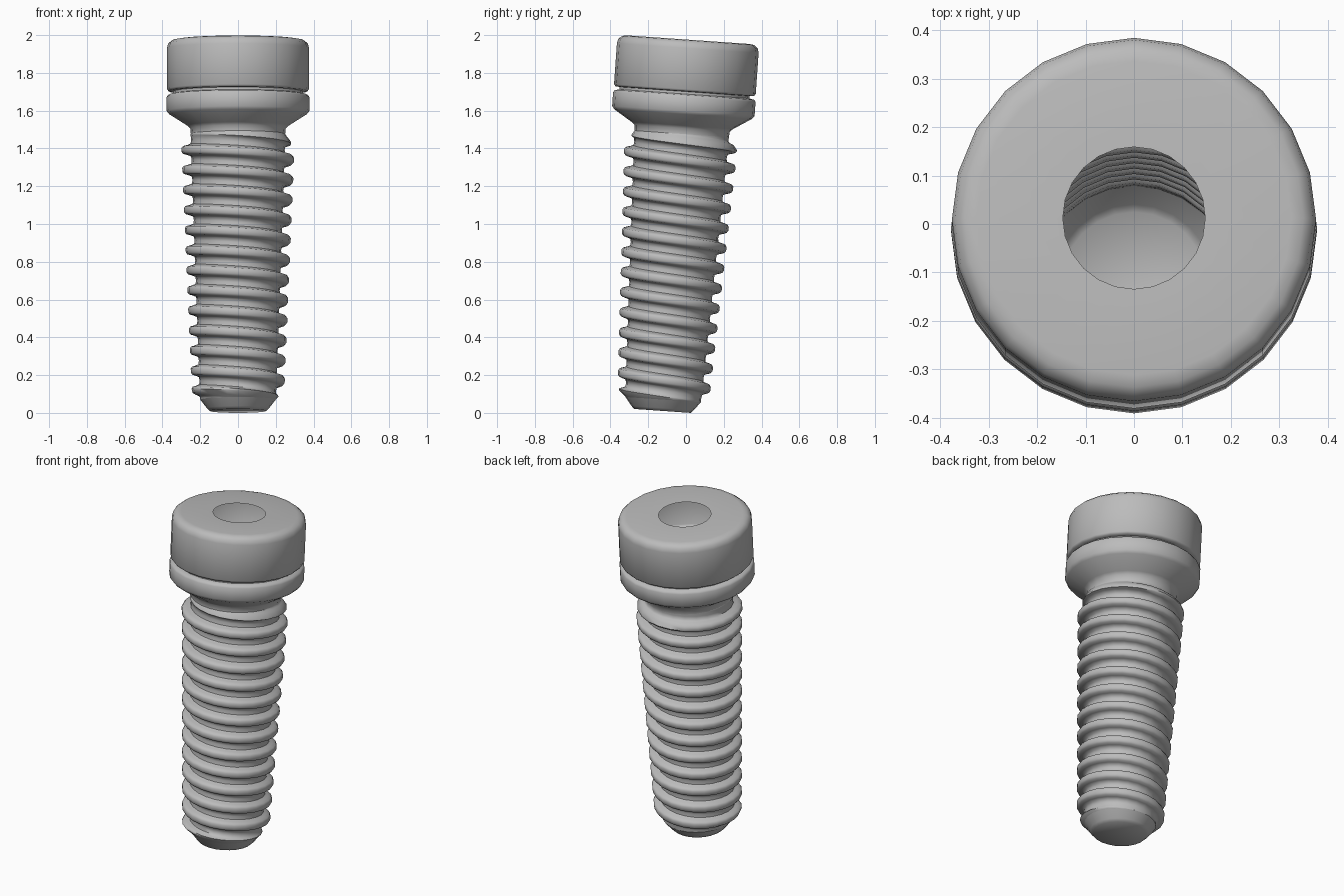
import bpy, bmesh, math
from mathutils import Matrix

cube = bpy.data.objects.get("Cube")
if cube:
    bpy.data.objects.remove(cube, do_unlink=True)

SIDES = 24
PITCH = 0.1065
Z_LOW, Z_HIGH = 0.06, 1.47
LEAN = Matrix.Translation((0, -0.125, 0.0105)) @ Matrix.Rotation(math.radians(-4), 4, 'X')

metal = bpy.data.materials.new("grey_metal")
metal.use_nodes = True
metal.diffuse_color = (0.5, 0.5, 0.5, 1)
metal.node_tree.nodes["Principled BSDF"].inputs["Base Color"].default_value = (0.5, 0.5, 0.5, 1)


def point(r, angle, z):
    return (r * math.cos(angle), r * math.sin(angle), z)


def grid_object(name, columns, closed, angle=35):
    """Join neighbouring columns of points with faces, weld and shade."""
    bm = bmesh.new()
    cols = [[bm.verts.new(p) for p in col] for col in columns]
    following = cols[1:] + ([cols[0]] if closed else [])
    for a, b in zip(cols, following):
        for i in range(len(a) - 1):
            bm.faces.new((a[i], b[i], b[i + 1], a[i + 1]))
    bmesh.ops.remove_doubles(bm, verts=bm.verts, dist=0.0005)
    bmesh.ops.dissolve_degenerate(bm, dist=0.0005, edges=bm.edges)
    bmesh.ops.recalc_face_normals(bm, faces=bm.faces)
    bm.transform(LEAN)
    mesh = bpy.data.meshes.new(name)
    bm.to_mesh(mesh)
    bm.free()
    mesh.materials.append(metal)
    obj = bpy.data.objects.new(name, mesh)
    bpy.context.collection.objects.link(obj)
    bpy.ops.object.select_all(action='DESELECT')
    obj.select_set(True)
    bpy.context.view_layer.objects.active = obj
    bpy.ops.object.shade_smooth_by_angle(angle=math.radians(angle))
    return obj


def lathe(name, profile, angle=35):
    turns = [2 * math.pi * i / SIDES for i in range(SIDES)]
    return grid_object(name, [[point(r, t, z) for r, z in profile] for t in turns], True, angle)


def core_radius(z):
    return 0.2 + 0.05 * (z - Z_LOW) / (Z_HIGH - Z_LOW)


def fade(z):
    """Thread height runs out to nothing at both ends."""
    return max(0, min(1, (z - Z_LOW) / 0.04, (Z_HIGH - z) / 0.07))


# Flat tip with a chamfer
lathe("tip", [(0, 0), (0.15, 0), (0.165, 0.015), (core_radius(Z_LOW), Z_LOW)], 50)

# Tapered threaded shaft: one tooth section swept along the helix
tooth = [(-0.5, 0), (-0.32, 0.06), (-0.25, 0.45), (-0.2, 0.85), (-0.1, 1),
         (0.1, 1), (0.2, 0.85), (0.25, 0.45), (0.32, 0.06), (0.5, 0)]
sections = []
for s in range(-SIDES * 2, SIDES * 15):
    turn = math.pi - 2 * math.pi * s / SIDES
    centre = 0.107 + PITCH * s / SIDES
    section = []
    for offset, height in tooth:
        z = max(Z_LOW, min(Z_HIGH, centre + offset * PITCH))
        depth = 0.043 + 0.01 * z / Z_HIGH
        section.append(point(core_radius(z) + depth * height * fade(z), turn, z))
    sections.append(section)
grid_object("threaded_shaft", sections, False, 60)

# Neck flaring out to the collar
lathe("collar", [(0.25, Z_HIGH), (0.253, 1.5), (0.27, 1.515), (0.365, 1.575), (0.378, 1.592),
                 (0.378, 1.665), (0.37, 1.677), (0.345, 1.682)], 50)

# Cylindrical head, hollow, with a round opening in its top
lathe("head", [(0.345, 1.682), (0.345, 1.695), (0.368, 1.697), (0.376, 1.708), (0.376, 1.925),
               (0.37, 1.95), (0.35, 1.966), (0.325, 1.97), (0.147, 1.97)], 50)
